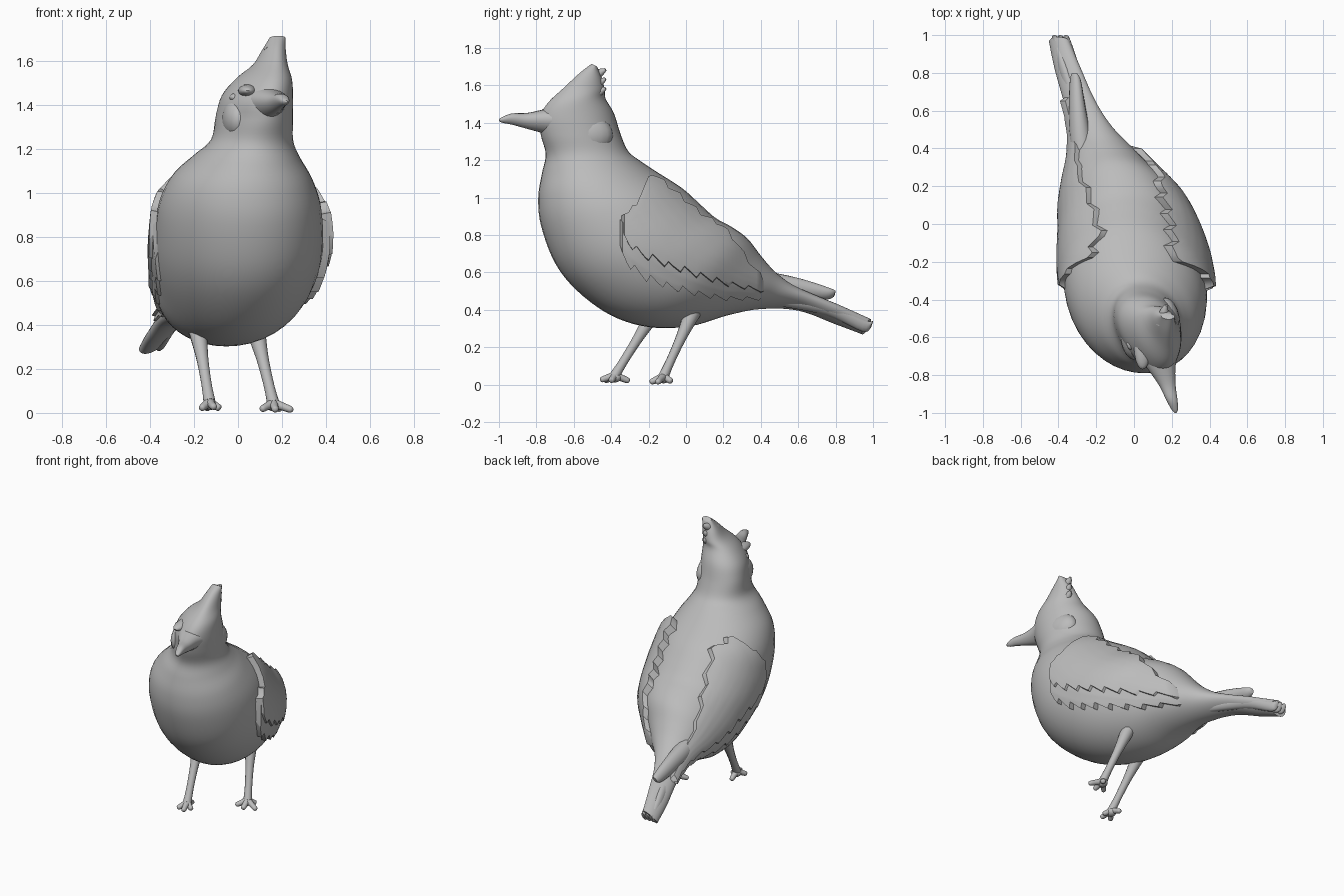
import bpy, bmesh, math
from mathutils import Vector
from mathutils.bvhtree import BVHTree

old = bpy.data.objects.get("Cube")
if old:
    bpy.data.objects.remove(old)

grey = bpy.data.materials.new("plain grey")
grey.use_nodes = True
grey.diffuse_color = (0.5, 0.5, 0.5, 1)
grey.node_tree.nodes["Principled BSDF"].inputs["Base Color"].default_value = (0.5, 0.5, 0.5, 1)


def finish(name, bm, angle=50):
    """Turn a bmesh into a smooth shaded grey object."""
    bmesh.ops.recalc_face_normals(bm, faces=bm.faces)
    mesh = bpy.data.meshes.new(name)
    bm.to_mesh(mesh)
    bm.free()
    obj = bpy.data.objects.new(name, mesh)
    bpy.context.collection.objects.link(obj)
    mesh.materials.append(grey)
    bpy.ops.object.select_all(action='DESELECT')
    obj.select_set(True)
    bpy.context.view_layer.objects.active = obj
    bpy.ops.object.shade_smooth_by_angle(angle=math.radians(angle))
    return obj


def ramp(v, low, high):
    return max(0, min(1, (v - low) / (high - low)))


def smooth(keys, steps):
    """Catmull-Rom interpolation through rows of numbers."""
    out = []
    last = len(keys) - 1
    for i in range(last):
        a, b, c, d = (keys[max(0, min(last, i + k))] for k in (-1, 0, 1, 2))
        for s in range(steps):
            t = s / steps
            out.append([q + t / 2 * (r - p + t * (2 * p - 5 * q + 4 * r - w + t * (3 * q - p - 3 * r + w)))
                        for p, q, r, w in zip(a, b, c, d)])
    out.append(list(keys[-1]))
    return out


def bridge(bm, rows, closed):
    for a, b in zip(rows, rows[1:]):
        n = len(a)
        for j in range(n if closed else n - 1):
            k = (j + 1) % n
            bm.faces.new((a[j], a[k], b[k], b[j]))


def loft(name, keys, steps=5, segs=40):
    """Oval sections: lower edge y z, upper edge y z, centre x, half width."""
    bm = bmesh.new()
    rows = []
    for y0, z0, y1, z1, cx, hw in smooth(keys, steps):
        cy, cz = (y0 + y1) / 2, (z0 + z1) / 2
        head = ramp(cz, 1.2, 1.35)
        yaw = 0.11 + 0.11 * head
        roll = 0.4 * ramp(cy, 0.4, 0.8)
        row = []
        for j in range(segs):
            a = math.tau * j / segs
            along = math.cos(a) / 2
            side = hw * math.sin(a) * (1 + 0.36 * head * along)
            dy = (y1 - y0) * along
            row.append(bm.verts.new((cx + side - yaw * dy, cy + dy, cz + (z1 - z0) * along + roll * side)))
        rows.append(row)
    bridge(bm, rows, True)
    bm.faces.new(rows[0])
    bm.faces.new(rows[-1])
    return finish(name, bm)


def blob(name, centre, scale):
    bm = bmesh.new()
    bmesh.ops.create_uvsphere(bm, u_segments=20, v_segments=12, radius=1)
    for v in bm.verts:
        v.co = Vector(a * b for a, b in zip(v.co, scale)) + Vector(centre)
    finish(name, bm)


def tube(name, path):
    """Round limb along points of x, y, z, radius."""
    bm = bmesh.new()
    pts = smooth(path, 5)
    rows = []
    for i, p in enumerate(pts):
        tangent = Vector(pts[min(i + 1, len(pts) - 1)][:3]) - Vector(pts[max(i - 1, 0)][:3])
        turn = tangent.to_track_quat('Z', 'Y')
        rows.append([bm.verts.new(Vector(p[:3]) + turn @ Vector((math.cos(a) * p[3], math.sin(a) * p[3], 0)))
                     for a in (math.tau * j / 12 for j in range(12))])
    bridge(bm, rows, True)
    bm.faces.new(rows[0])
    bm.faces.new(rows[-1])
    finish(name, bm)


# Body: one skin from crest through head and breast to the tail
body_keys = [
    (-.505, 1.715, -.475, 1.70, .18, .035),
    (-.57, 1.665, -.45, 1.64, .165, .052),
    (-.65, 1.59, -.435, 1.58, .15, .075),
    (-.74, 1.505, -.43, 1.53, .125, .12),
    (-.785, 1.42, -.385, 1.45, .095, .155),
    (-.775, 1.33, -.35, 1.34, .08, .17),
    (-.75, 1.23, -.31, 1.25, .065, .185),
    (-.77, 1.13, -.25, 1.2, .04, .24),
    (-.79, 1, -.16, 1.14, .02, .315),
    (-.775, .85, -.02, 1.05, .01, .365),
    (-.70, .65, .08, .96, .005, .38),
    (-.58, .5, .16, .89, -.005, .375),
    (-.4, .37, .25, .84, -.025, .35),
    (-.2, .308, .33, .78, -.06, .315),
    (.02, .312, .4, .69, -.11, .245),
    (.22, .37, .47, .61, -.155, .175),
    (.4, .405, .56, .54, -.215, .115),
    (.6, .4, .68, .48, -.285, .085),
    (.8, .33, .84, .41, -.35, .07),
    (.94, .275, .99, .345, -.395, .055),
]
body = loft("body", body_keys)

# Beak
loft("beak", [
    (-.66, 1.31, -.66, 1.5, .12, .12),
    (-.75, 1.34, -.75, 1.475, .14, .08),
    (-.85, 1.368, -.85, 1.453, .175, .045),
    (-.93, 1.39, -.93, 1.45, .2, .03),
    (-.98, 1.4, -.98, 1.432, .215, .018),
    (-1, 1.41, -1, 1.42, .22, .005)], segs=20)

# Ragged crest feathers
for k in range(3):
    z = 1.535 + k * .05
    tube("crest_feather", [(.15, -.53, z, .035), (.16, -.465, z + .03, .024), (.17, -.43, z + .05, .008)])

# Cheeks, brows and eyes, set close to the head
for side in (-1, 1):
    blob("cheek", (.085 + side * .08, -.555 + side * .015, 1.335), (.08, .15, .11))
    blob("brow", (.115 + side * .07, -.63 + side * .02, 1.465), (.045, .12, .03))
    blob("eye", (.105 + side * .122, -.61 + side * .025, 1.435), (.022, .03, .018))

# Wings: feather layers raised from the body skin
skin = BVHTree.FromPolygons([v.co for v in body.data.vertices], [p.vertices for p in body.data.polygons])
spine = [((k[0] + k[2]) / 2, k[4], (k[1] + k[3]) / 2) for k in body_keys[8:]]


def lookup(table, y):
    """Linear interpolation in rows that start with y."""
    for a, b in zip(table, table[1:]):
        if y <= b[0]:
            break
    t = ramp(y, a[0], b[0])
    return [p + (q - p) * t for p, q in zip(a[1:], b[1:])]


def wing_layer(name, side, edges, lift, jag):
    rows, cols = 36, 18
    start, end = edges[0][0], edges[-1][0]
    bm = bmesh.new()
    grid = []
    for i in range(rows + 1):
        line = []
        for j in range(cols + 1):
            y = start + (end - start) * i / rows
            inner, outer = lookup(edges, y)
            tooth = i % 4 / 3 - .5
            a = math.radians(inner + (outer - inner) * j / cols + jag * tooth * (1 if j > cols / 2 else -1)
                             * abs(2 * j / cols - 1) ** 3)
            cx, cz = lookup(spine, y)
            ray = Vector((side * math.sin(a), 0, math.cos(a)))
            centre = Vector((cx, y, cz))
            hit = skin.ray_cast(centre, ray)[0] or centre
            rim = i in (0, rows) or j in (0, cols)
            line.append(bm.verts.new(hit + ray * (-.015 if rim else lift)))
        grid.append(line)
    bridge(bm, grid, False)
    finish(name, bm, 40)


left = [(-.35, 82, 97), (-.3, 72, 97), (-.24, 48, 96), (-.18, 22, 93), (0, 28, 87), (.2, 34, 85), (.42, 66, 85)]
right = [(-.35, 80, 97), (-.3, 70, 97), (-.24, 46, 96), (-.18, 26, 93), (-.05, 14, 88), (.2, 24, 85),
         (.4, 44, 86), (.68, 62, 85)]
for word, side, edges, lift in (("left", 1, left, .048), ("right", -1, right, .03)):
    wing_layer(word + "_wing_coverts", side, edges, lift, 7)
    lower = [(y - .01, b - 12, b + 16) for y, a, b in edges]
    wing_layer(word + "_wing_flight_feathers", side, lower, lift - .015, 9)

# Long wing tip and tail feathers
loft("right_wing_tip", [
    (.26, .48, .3, .62, -.25, .07), (.42, .47, .46, .6, -.28, .06),
    (.6, .46, .62, .565, -.3, .045), (.74, .455, .77, .515, -.31, .03), (.79, .47, .8, .5, -.315, .015)], segs=16)
for k in range(3):
    x = k * .03
    loft("tail_feather", [
        (.5, .42, .54, .48, x - .27, .03), (.75, .37, .78, .43, x - .355, .03),
        (.94, .285, .96, .345, x - .41, .022), (.985, .3, 1, .34, x - .42, .014)], segs=12)

# Legs and feet
legs = {
    "left": ((.07, .05, .42), (.16, -.12, .045),
             [(.11, -.17, .018), (.17, -.185, .015), (.24, -.15, .015), (.19, -.08, .018)]),
    "right": ((-.19, -.15, .42), (-.13, -.38, .05),
              [(-.165, -.43, .022), (-.11, -.45, .027), (-.085, -.4, .022), (-.14, -.31, .022)]),
}
for word, (hip, ankle, toes) in legs.items():
    h, f = Vector(hip), Vector(ankle)
    knee = h.lerp(f, .5)
    tube(word + "_leg", [(*h, .05), (*h.lerp(f, .25), .037), (*knee, .027), (*h.lerp(f, .8), .024), (*f, .028)])
    blob(word + "_foot", f - Vector((0, 0, .012)), (.03, .035, .026))
    for tip in toes:
        t = Vector(tip)
        mid = f.lerp(t, .55)
        tube(word + "_toe", [(*f, .022), (*mid, .018), (*t, .015), (*(t + (t - f) * .12), .005)])
